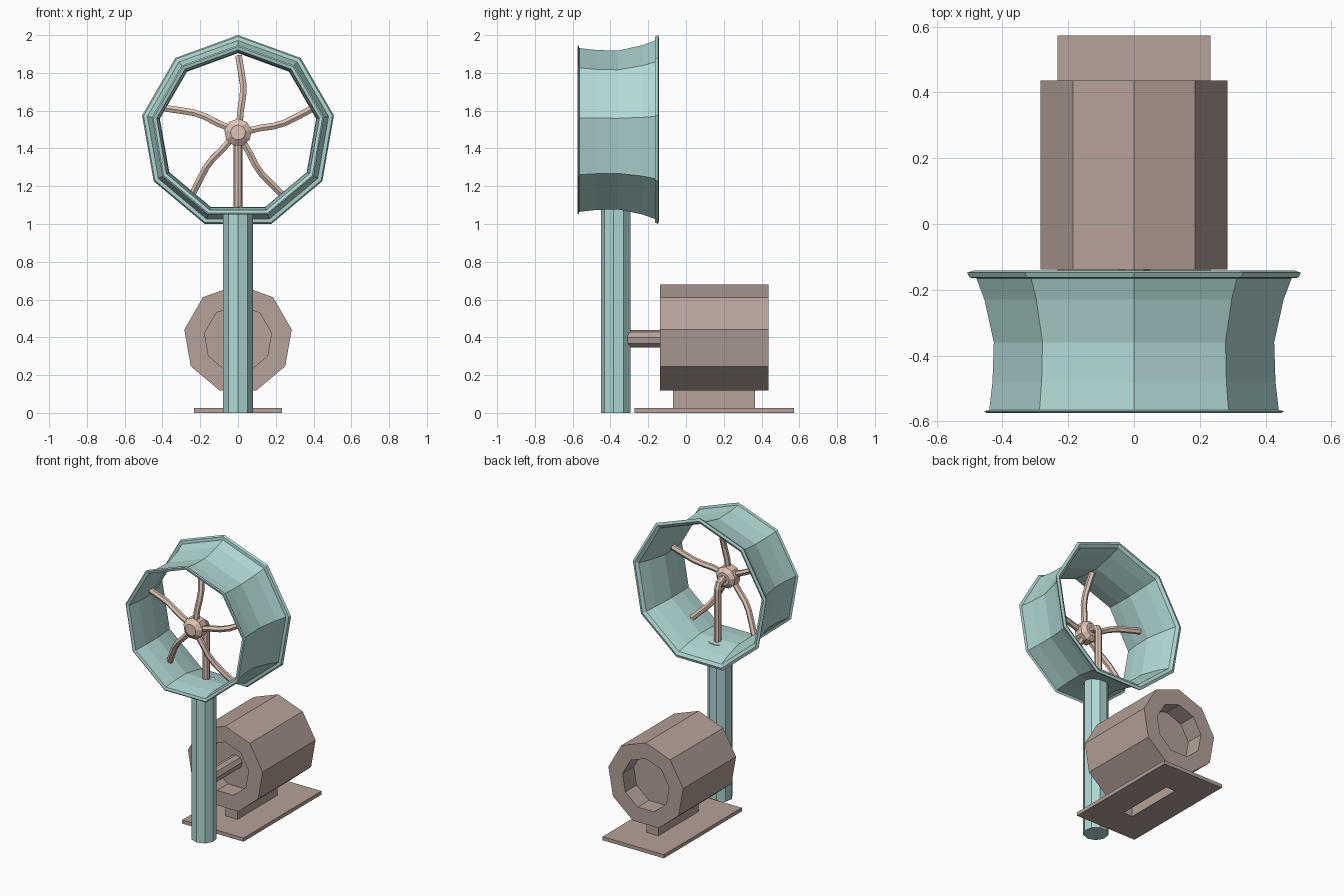
import bpy, bmesh, math
from mathutils import Vector, Matrix

if "Cube" in bpy.data.objects:
    bpy.data.objects.remove(bpy.data.objects["Cube"])

SIDES = 9
RING_Z = 1.4845
MOTOR_Z = 0.391


def material(name, rgb):
    m = bpy.data.materials.new(name)
    m.diffuse_color = (*rgb, 1)
    m.use_nodes = True
    m.node_tree.nodes["Principled BSDF"].inputs["Base Color"].default_value = m.diffuse_color
    return m


TEAL = material("teal_paint", (0.44, 0.69, 0.67))
BROWN = material("brown_metal", (0.46, 0.36, 0.32))
COPPER = material("copper_metal", (0.74, 0.56, 0.46))


def finish(bm, name, mat):
    bmesh.ops.recalc_face_normals(bm, faces=bm.faces)
    me = bpy.data.meshes.new(name)
    bm.to_mesh(me)
    bm.free()
    ob = bpy.data.objects.new(name, me)
    bpy.context.collection.objects.link(ob)
    me.materials.append(mat)
    return ob


def lathe(name, profile, z, mat, closed=False):
    """Revolve (y, radius) points around a y axis at height z, a corner at the top."""
    bm = bmesh.new()
    rings = []
    for y, r in profile:
        if r == 0:
            rings.append([bm.verts.new((0, y, z))] * SIDES)
        else:
            rings.append([bm.verts.new((r * math.sin(math.tau * k / SIDES), y,
                                        z + r * math.cos(math.tau * k / SIDES)))
                          for k in range(SIDES)])
    pairs = list(zip(rings, rings[1:])) + ([(rings[-1], rings[0])] if closed else [])
    for a, b in pairs:
        for k in range(SIDES):
            n = (k + 1) % SIDES
            bm.faces.new(list(dict.fromkeys((a[k], a[n], b[n], b[k]))))
    return finish(bm, name, mat)


def tube(name, points, radius, mat, sides=8):
    """Sweep a polygon along a path lying mostly in one plane."""
    bm = bmesh.new()
    pts = [Vector(p) for p in points]
    rings = []
    for i, p in enumerate(pts):
        d = (pts[min(i + 1, len(pts) - 1)] - pts[max(i - 1, 0)]).normalized()
        u = Vector((1, 0, 0))
        u = (u - d * u.dot(d)).normalized()
        v = d.cross(u)
        rings.append([bm.verts.new(p + radius * (u * math.sin(math.tau * k / sides)
                                                 + v * math.cos(math.tau * k / sides)))
                      for k in range(sides)])
    for a, b in zip(rings, rings[1:]):
        for k in range(sides):
            n = (k + 1) % sides
            bm.faces.new((a[k], a[n], b[n], b[k]))
    bm.faces.new(rings[0])
    bm.faces.new(rings[-1])
    return finish(bm, name, mat)


def slotted_block(name, outer, inner, z0, z1, mat):
    """Rectangular block with a rectangular through slot; bounds are (x half, y0, y1)."""
    bm = bmesh.new()

    def loop(b, z):
        x, y0, y1 = b
        return [bm.verts.new(c) for c in ((-x, y0, z), (x, y0, z), (x, y1, z), (-x, y1, z))]
    loops = [loop(outer, z0), loop(outer, z1), loop(inner, z1), loop(inner, z0)]
    for a, b in zip(loops, loops[1:] + loops[:1]):
        for k in range(4):
            n = (k + 1) % 4
            bm.faces.new((a[k], a[n], b[n], b[k]))
    return finish(bm, name, mat)


# Flared fan shroud with a rim lip at each end
lathe("shroud", [(-0.575, 0.455), (-0.57, 0.463), (-0.565, 0.447), (-0.48, 0.437),
                 (-0.36, 0.433), (-0.23, 0.462), (-0.165, 0.487), (-0.163, 0.508),
                 (-0.148, 0.5155), (-0.142, 0.497), (-0.155, 0.475), (-0.23, 0.45),
                 (-0.36, 0.42), (-0.48, 0.424), (-0.57, 0.437)], RING_Z, TEAL, closed=True)

# Support post, a corner facing the front
post = lathe("post", [(0, 0), (0, 0.08), (1.08, 0.08), (1.08, 0)], 0, TEAL)
post.data.transform(Matrix.Translation((0, -0.37, 0)) @ Matrix.Rotation(math.pi / 2, 4, 'X'))
post.data.update()

# Fan hub and the elbowed stalk that holds it
lathe("hub", [(-0.515, 0), (-0.515, 0.04), (-0.49, 0.073), (-0.43, 0.073),
              (-0.405, 0.045), (-0.405, 0)], RING_Z, COPPER)
tube("stalk", [(0, -0.345, 1.08), (0, -0.345, 1.44), (0, -0.358, 1.472),
               (0, -0.385, RING_Z), (0, -0.42, RING_Z)], 0.024, COPPER)

# Five S-curved blades swept towards the back
path = [(0.008, -0.47, 0.05), (0.014, -0.465, 0.12), (0.026, -0.455, 0.19),
        (0.028, -0.44, 0.25), (0.016, -0.42, 0.33), (0.003, -0.40, 0.405)]
for i in range(5):
    blade = tube(f"blade_{i + 1}", path, 0.02, COPPER, 6)
    blade.data.transform(Matrix.Translation((0, 0, RING_Z))
                         @ Matrix.Rotation(math.tau * i / 5, 4, 'Y'))

# Motor drum recessed at both ends, and its drive shaft
lathe("motor_drum", [(-0.02, 0), (-0.02, 0.18), (-0.138, 0.18), (-0.138, 0.2887),
                     (0.437, 0.2887), (0.437, 0.18), (0.315, 0.18), (0.315, 0)],
      MOTOR_Z, BROWN)
lathe("drive_shaft", [(-0.33, 0), (-0.33, 0.048), (-0.01, 0.048), (-0.01, 0)], MOTOR_Z, BROWN)

# Base plate and hollow pedestal
slotted_block("base_plate", (0.233, -0.273, 0.573), (0.035, -0.06, 0.355), 0, 0.025, BROWN)
slotted_block("pedestal", (0.045, -0.07, 0.365), (0.035, -0.06, 0.355), 0.02, 0.135, BROWN)
